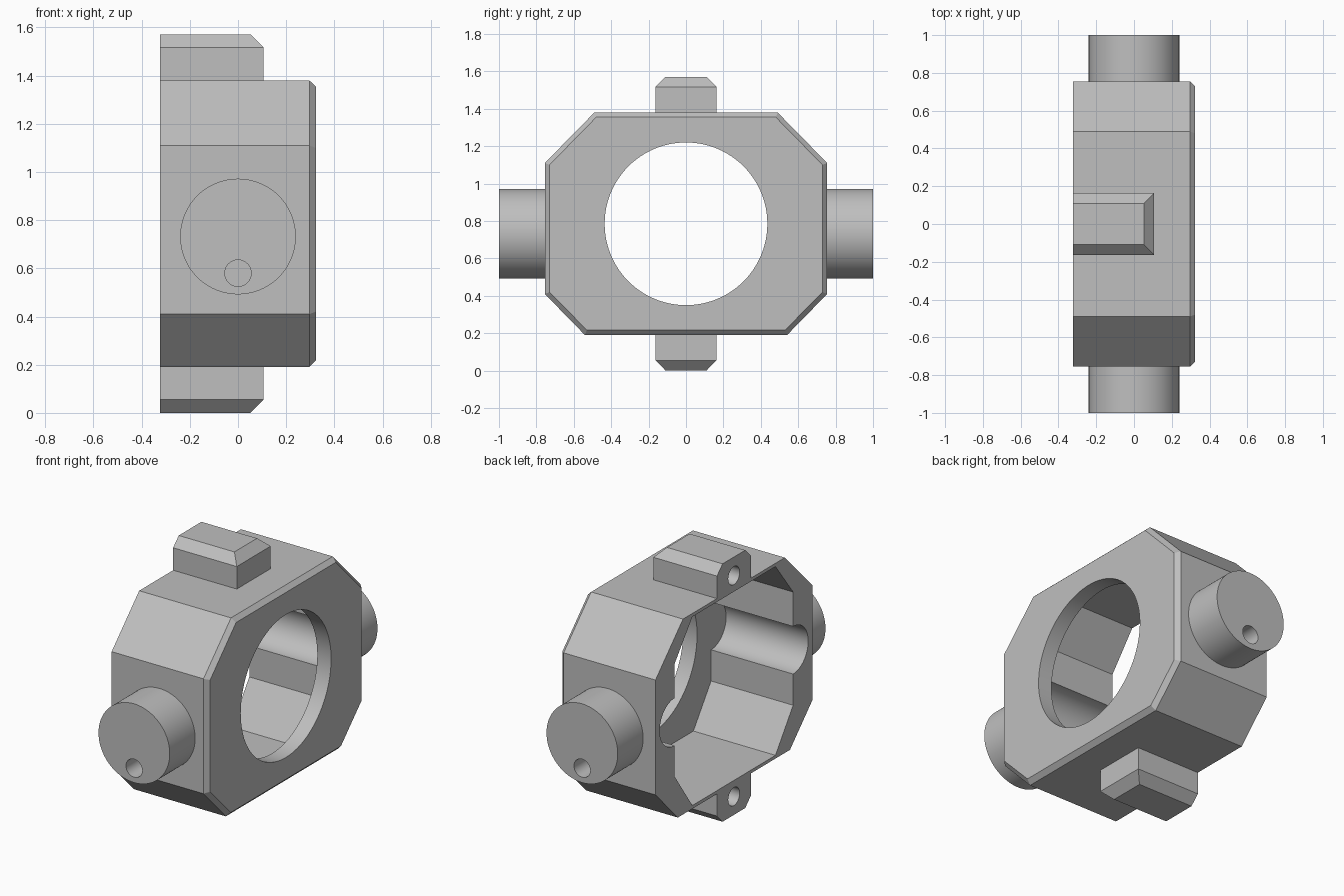
import bpy, bmesh, math
from mathutils import Matrix, Vector

if "Cube" in bpy.data.objects:
    bpy.data.objects.remove(bpy.data.objects["Cube"])

grey = bpy.data.materials.new("machined_grey")
grey.use_nodes = True
COLOUR = (0.52, 0.52, 0.52, 1)
grey.diffuse_color = COLOUR
grey.node_tree.nodes["Principled BSDF"].inputs["Base Color"].default_value = COLOUR


def finish(name, bm):
    bmesh.ops.recalc_face_normals(bm, faces=bm.faces)
    mesh = bpy.data.meshes.new(name)
    bm.to_mesh(mesh)
    bm.free()
    mesh.materials.append(grey)
    obj = bpy.data.objects.new(name, mesh)
    bpy.context.collection.objects.link(obj)
    return obj


def loft(name, rings):
    """Skin a stack of matching point rings and cap both ends."""
    bm = bmesh.new()
    loops = [[bm.verts.new(p) for p in ring] for ring in rings]
    for a, b in zip(loops, loops[1:]):
        for i in range(len(a)):
            j = (i + 1) % len(a)
            bm.faces.new((a[i], a[j], b[j], b[i]))
    bm.faces.new(loops[0])
    bm.faces.new(loops[-1])
    return finish(name, bm)


def rod(name, start, end, radius, sides=64):
    """Cylinder between two points."""
    a, b = Vector(start), Vector(end)
    turn = Vector((0, 0, 1)).rotation_difference(b - a).to_matrix().to_4x4()
    bm = bmesh.new()
    bmesh.ops.create_cone(bm, cap_ends=True, segments=sides, radius1=radius,
                          radius2=radius, depth=(b - a).length,
                          matrix=Matrix.Translation((a + b) / 2) @ turn)
    return finish(name, bm)


def cut(obj, cutter):
    mod = obj.modifiers.new("cut", "BOOLEAN")
    mod.operation = "DIFFERENCE"
    mod.solver = "EXACT"
    mod.object = cutter
    bpy.context.view_layer.objects.active = obj
    bpy.ops.object.modifier_apply(modifier=mod.name)
    bpy.data.objects.remove(cutter)


def octagon(x, side, top_flat, bottom_flat, bottom, low, high, top):
    half = [(bottom_flat, bottom), (side, low), (side, high), (top_flat, top)]
    return ([(x, y, z) for y, z in half] +
            [(x, -y, z) for y, z in reversed(half)])


def rect(x0, x1, y, z):
    return [(x0, -y, z), (x1, -y, z), (x1, y, z), (x0, y, z)]


# Octagonal housing with a chamfered closed end
BACK, END, FLOOR, AXIS = -0.323, 0.323, 0.23, 0.785
outer = (0.755, 0.49, 0.54, 0.19, 0.41, 1.11, 1.38)
inset = (0.73, 0.48, 0.53, 0.217, 0.42, 1.10, 1.355)
housing = loft("housing", [octagon(BACK, *outer), octagon(0.296, *outer),
                           octagon(END, *inset)])

# Open cavity, side grooves and round window
cavity = (0.57, 0.40, 0.40, 0.21, 0.45, 1.14, 1.36)
cut(housing, loft("cavity_cutter", [octagon(-0.5, *cavity), octagon(FLOOR, *cavity)]))
for s in (-1, 1):
    cut(housing, rod("groove_cutter", (-0.5, s * 0.57, AXIS), (FLOOR, s * 0.57, AXIS), 0.145))
cut(housing, rod("window_cutter", (0.1, 0, AXIS), (0.5, 0, AXIS), 0.435, 96))
parts = [housing]

# Side trunnions, each with an eccentric blind hole
for label, s in (("front", -1), ("rear", 1)):
    pin = rod(label + "_trunnion", (0, s * 0.745, 0.732), (0, s, 0.732), 0.24, 96)
    cut(pin, rod("pin_hole_cutter", (0, s * 0.8, 0.58), (0, s * 1.1, 0.58), 0.055, 32))
    parts.append(pin)

# Top and bottom lugs, chamfered on three sides and drilled from the open end
for label, base, shoulder, tip, hole in (("top", 1.37, 1.517, 1.571, 1.458),
                                         ("bottom", 0.2, 0.055, 0, 0.112)):
    lug = loft(label + "_lug", [rect(BACK, 0.106, 0.163, base),
                                rect(BACK, 0.106, 0.163, shoulder),
                                rect(BACK, 0.052, 0.109, tip)])
    cut(lug, rod("lug_hole_cutter", (-0.5, 0, hole), (-0.05, 0, hole), 0.055, 32))
    parts.append(lug)

# Smooth the round surfaces, keep machined edges crisp
bpy.ops.object.select_all(action="DESELECT")
for part in parts:
    part.select_set(True)
bpy.context.view_layer.objects.active = housing
bpy.ops.object.shade_smooth_by_angle(angle=math.radians(20))
